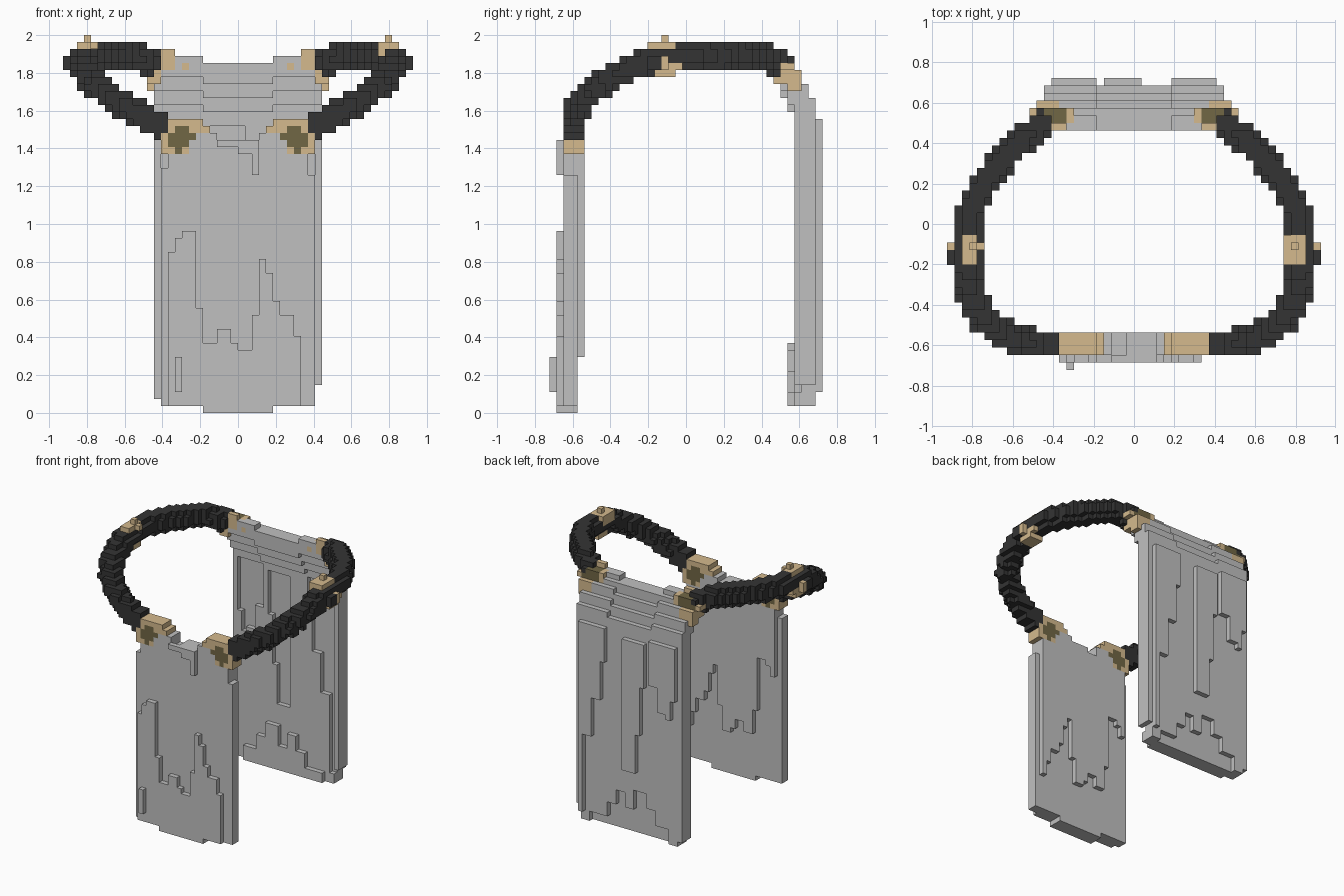
import bpy, bmesh, math
from mathutils import Vector

cube = bpy.data.objects.get("Cube")
if cube:
    bpy.data.objects.remove(cube, do_unlink=True)

V = 2 / 54            # edge of one cell
Y0 = -19.5 * V        # front-most cell edge
used = set()          # cells already taken by a part


def material(name, rgb):
    m = bpy.data.materials.new(name)
    m.use_nodes = True
    m.diffuse_color = (*rgb, 1)
    m.node_tree.nodes["Principled BSDF"].inputs["Base Color"].default_value = (*rgb, 1)
    return m


GREY = material("cloth_grey", (0.53, 0.53, 0.53))
BLACK = material("strap_black", (0.034, 0.034, 0.034))
GOLD = material("clasp_gold", (0.66, 0.49, 0.27))
BROWN = material("clasp_dark_brown", (0.165, 0.135, 0.06))


def centre(c):
    return Vector(((c[0] + .5) * V, Y0 + (c[1] + .5) * V, (c[2] + .5) * V))


def box(x0, x1, y0, y1, z0, z1):
    """Set of grid cells filling a box."""
    return {(i, j, k)
            for i in range(round(x0 / V), round(x1 / V))
            for j in range(round((y0 - Y0) / V), round((y1 - Y0) / V))
            for k in range(round(z0 / V), round(z1 / V))}


def mirror(cells):
    return {(-1 - i, j, k) for i, j, k in cells}


def step(table, x):
    """Value of a step table of (upper x limit, value)."""
    return next((v for lim, v in table if x < lim), table[-1][1])


DIRS = {
    (1, 0, 0): ((1, 0, 0), (1, 1, 0), (1, 1, 1), (1, 0, 1)),
    (-1, 0, 0): ((0, 0, 0), (0, 0, 1), (0, 1, 1), (0, 1, 0)),
    (0, 1, 0): ((0, 1, 0), (0, 1, 1), (1, 1, 1), (1, 1, 0)),
    (0, -1, 0): ((0, 0, 0), (1, 0, 0), (1, 0, 1), (0, 0, 1)),
    (0, 0, 1): ((0, 0, 1), (1, 0, 1), (1, 1, 1), (0, 1, 1)),
    (0, 0, -1): ((0, 0, 0), (0, 1, 0), (1, 1, 0), (1, 0, 0)),
}


def build(name, cells, mats, rule=lambda p: 0):
    """Skin the outside of a cell set; rule picks the material by position."""
    cells = cells - used
    used.update(cells)
    bm = bmesh.new()
    verts = {}
    for c in cells:
        for d, corners in DIRS.items():
            if (c[0] + d[0], c[1] + d[1], c[2] + d[2]) in cells:
                continue
            ring = []
            for o in corners:
                key = (c[0] + o[0], c[1] + o[1], c[2] + o[2])
                if key not in verts:
                    verts[key] = bm.verts.new((key[0] * V, Y0 + key[1] * V, key[2] * V))
                ring.append(verts[key])
            bm.faces.new(ring).material_index = rule(centre(c))
    mesh = bpy.data.meshes.new(name)
    bm.to_mesh(mesh)
    bm.free()
    for m in mats:
        mesh.materials.append(m)
    bpy.context.collection.objects.link(bpy.data.objects.new(name, mesh))


# Clasps, modelled on the +x side and mirrored
front_clasp = (box(.15, .22, -.648, -.537, 1.48, 1.52) | box(.185, .26, -.648, -.537, 1.48, 1.56)
               | box(.22, .26, -.648, -.537, 1.44, 1.48)
               | box(.26, .37, -.648, -.537, 1.37, 1.56) | box(.37, .407, -.648, -.537, 1.37, 1.48))
back_clasp = (box(.41, .48, .46, .574, 1.74, 1.85) | box(.33, .41, .46, .50, 1.82, 1.93)
              | box(.30, .44, .50, .574, 1.82, 1.89) | box(.26, .30, .46, .537, 1.82, 1.87)
              | box(.44, .52, .50, .574, 1.81, 1.85) | box(.37, .48, .537, .611, 1.70, 1.82))
side_clasp = (box(.78, .85, -.2, -.056, 1.93, 1.97)
              | box(.77, .815, -.13, -.09, 1.97, 2.0) | box(.78, .89, -.17, -.056, 1.78, 1.82)
              | box(.85, .89, -.13, -.02, 1.82, 1.85) | box(.85, .926, -.13, -.09, 1.82, 1.89))
left_tab = box(.74, .78, -.2, -.056, 1.89, 1.97)
right_tab = box(-.78, -.74, -.13, -.09, 1.93, 1.97)


def front_dark(p):
    return int(abs(abs(p.x) - .30) / .09 + abs(p.z - 1.45) / .075 < 1)


def back_dark(p):
    return int(abs(abs(p.x) - .39) < .075 and abs(p.y - .537) < .04 and p.z > 1.8)


for side, flip, tab in (("left", lambda c: c, left_tab), ("right", mirror, right_tab)):
    build(side + "_front_clasp", flip(front_clasp), [GOLD, BROWN], front_dark)
    build(side + "_back_clasp", flip(back_clasp), [GOLD, BROWN], back_dark)
    build(side + "_side_clasp", flip(side_clasp) | tab, [GOLD])

# Strap: cells close to a path from the front clasp round to the back clasp
PATH = [Vector(p) for p in (
    (.38, -.595, 1.505), (.5, -.593, 1.565), (.62, -.56, 1.64), (.74, -.475, 1.725),
    (.80, -.37, 1.79), (.825, -.25, 1.845), (.83, -.1, 1.885), (.81, .05, 1.892),
    (.745, .2, 1.892), (.65, .32, 1.892), (.55, .42, 1.89), (.45, .49, 1.85))]


def near_path(p, radius):
    for a, b in zip(PATH, PATH[1:]):
        t = max(0, min(1, (p - a).dot(b - a) / (b - a).length_squared))
        if (p - a.lerp(b, t)).length < radius:
            return True
    return False


strap = {c for c in box(.37, .89, -.722, .6, 1.37, 2) if near_path(centre(c), .072)}
strap |= box(.89, .926, -.21, -.13, 1.82, 1.9)
build("left_strap", strap, [BLACK])
build("right_strap", mirror(strap), [BLACK])

# Front panel: three cells thick, its lower folds one cell further forward
FOLD = [(-.33, .85), (-.30, .93), (-.225, .96), (-.185, .56), (-.11, .37), (-.04, .44),
        (0, .37), (.07, .33), (.11, .5), (.15, .82), (.185, .74), (.22, .6), (.28, .52),
        (.33, .4), (.5, .04)]
TOP = [(-.2, 1.48), (-.11, 1.48), (-.04, 1.41), (.11, 1.44), (.5, 1.48)]
front = set()
for i in range(-10, 10):
    x = (i + .5) * V
    x0, x1 = i * V, (i + 1) * V
    fold, top = step(FOLD, x), step(TOP, x)
    front |= box(x0, x1, -.685, -.574, .037, fold) | box(x0, x1, -.648, -.574, fold, top)
    front |= box(x0, x1, -.574, -.537, max(fold, .3), top)
front |= box(-.407, -.37, -.648, -.574, .037, 1.3) | box(.37, .407, -.648, -.574, .037, 1.26)
front |= box(-.185, .185, -.685, -.574, 0, .037)
front |= box(-.333, -.296, -.722, -.685, .11, .30)
front |= (box(-.11, .11, -.685, -.648, 1.41, 1.45) | box(0, .11, -.685, -.648, 1.37, 1.41)
          | box(.07, .11, -.685, -.648, 1.26, 1.37))
build("front_panel", front, [GREY])

# Back panel: straight below, stepping inwards over the shoulders
# (upper x limit, lowest height of the outward fold)
DRAPE = [(-.41, 2), (-.37, 1.15), (-.33, 1.0), (-.26, 1.05), (-.185, 1.22), (-.15, 2),
         (-.11, 1.2), (-.07, .8), (.04, .5), (.185, 2), (.22, 1.3), (.30, 1.0),
         (.37, .7), (.41, .11), (.5, 2)]
HEM = [(-.33, .04), (-.22, .15), (-.15, .26), (-.04, .37), (.04, .22), (.11, .33),
       (.2, .22), (.33, .11), (.5, .04)]
back = set()
for i in range(-12, 12):
    x = (i + .5) * V
    x0, x1 = i * V, (i + 1) * V
    up = V if abs(x) > .2 else 0
    crest = 1.52 + up
    hem, drape = step(HEM, x), min(step(DRAPE, x), crest)
    bottom = .074 if x < -.41 else .15 if x > .41 else .037
    back |= box(x0, x1, .537, .648, bottom, hem)
    back |= box(x0, x1, .574, .685, max(hem, bottom), drape)
    back |= box(x0, x1, .611, .722, drape, crest)
    back |= box(x0, x1, .574, .685, crest, 1.63 + up)
    back |= box(x0, x1, .537, .648, 1.59 + up, 1.70 + up)
    back |= box(x0, x1, .50, .611, 1.67 + up, 1.78 + up)
    if abs(x) < .43:
        back |= box(x0, x1, .463, .574, 1.74 + up, 1.85)
for x0, x1 in ((-.37, -.185), (.185, .37)):
    back |= box(x0, x1, .463, .537, 1.85, 1.89)
for x0 in (-.48, .444):
    back |= box(x0, x0 + V, .537, .611, 1.70, 1.82)
build("back_panel", back, [GREY])
